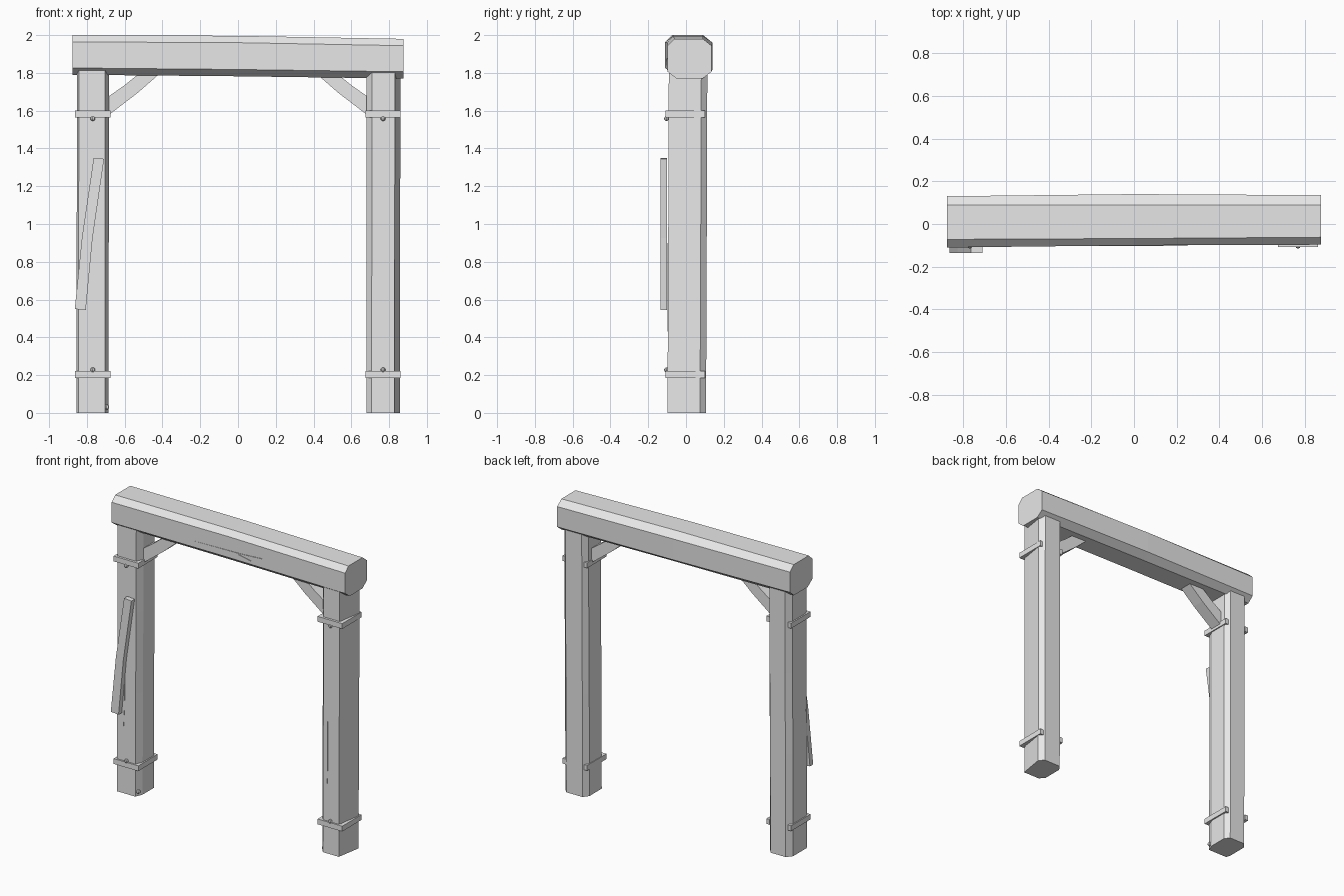
import bpy, bmesh
from mathutils import Vector

if "Cube" in bpy.data.objects:
    bpy.data.objects.remove(bpy.data.objects["Cube"])

grey = bpy.data.materials.new("plain grey")
grey.diffuse_color = (0.8, 0.8, 0.8, 1)
grey.use_nodes = True
grey.node_tree.nodes["Principled BSDF"].inputs["Base Color"].default_value = grey.diffuse_color


def finish(name, bm):
    bmesh.ops.recalc_face_normals(bm, faces=bm.faces[:])
    me = bpy.data.meshes.new(name)
    bm.to_mesh(me)
    bm.free()
    me.materials.append(grey)
    ob = bpy.data.objects.new(name, me)
    bpy.context.collection.objects.link(ob)
    return ob


def loft(name, sections):
    """Skin a list of equal-length closed sections and cap both ends."""
    bm = bmesh.new()
    rings = [[bm.verts.new(p) for p in s] for s in sections]
    n = len(rings[0])
    for a, b in zip(rings, rings[1:]):
        for i in range(n):
            j = (i + 1) % n
            bm.faces.new((a[i], a[j], b[j], b[i]))
    bm.faces.new(rings[0])
    bm.faces.new(rings[-1])
    return finish(name, bm)


def box(name, lo, hi):
    (x0, y0, z0), (x1, y1, z1) = lo, hi
    ring = [(x0, y0), (x1, y0), (x1, y1), (x0, y1)]
    return loft(name, [[(x, y, z) for x, y in ring] for z in (z0, z1)])


def nail(name, loc, r=0.013):
    bm = bmesh.new()
    bmesh.ops.create_uvsphere(bm, u_segments=8, v_segments=5, radius=r)
    bmesh.ops.translate(bm, vec=Vector(loc), verts=bm.verts[:])
    return finish(name, bm)


def sliver(name, outline, y):
    """Thin plate in the front plane for a painted crack."""
    return loft(name, [[(x, y + d, z) for x, z in outline] for d in (0, 0.006)])


# Lintel: hewn eight-sided beam that sags a little to the right
def beam_ring(x, yf, yb, top, bot, tf, bf):
    return [(x, tf, top), (x, 0.09, top), (x, yb, top - 0.036), (x, yb, bot + 0.036),
            (x, 0.088, bot), (x, bf, bot), (x, yf, bot + 0.036), (x, yf, top - 0.036)]


loft("lintel_beam", [
    beam_ring(-0.875, -0.11, 0.13, 2.0, 1.79, -0.072, -0.06),
    beam_ring(0.0, -0.10, 0.14, 1.996, 1.782, -0.068, -0.055),
    beam_ring(0.876, -0.097, 0.135, 1.98, 1.77, -0.062, -0.05)])

# Posts: irregular hewn sections, slightly warped along the height
left_ring = [(-0.845, -0.095), (-0.705, -0.095), (-0.685, -0.045), (-0.685, 0.075),
             (-0.71, 0.108), (-0.825, 0.108), (-0.855, 0.07), (-0.855, -0.07)]
right_ring = [(0.708, -0.095), (0.828, -0.095), (0.856, -0.075), (0.857, 0.077),
              (0.828, 0.109), (0.705, 0.109), (0.679, 0.072), (0.679, -0.06)]
right_ring[2] = (0.838, -0.04)
levels = [(0.0, 0, -0.003), (0.7, 0.0, 0.0), (1.25, 0.002, 0.002), (1.84, 0.002, 0.004)]
for name, ring in (("left_post", left_ring), ("right_post", right_ring)):
    loft(name, [[(x + dx, y + dy, z) for x, y in ring] for z, dx, dy in levels])

# Collars: three bars round each post, open at the back, with a nail head in front
for side, x0, x1 in (("left", -0.862, -0.676), ("right", 0.675, 0.861)):
    for part, z, nz in (("lower", 0.185, 0.228), ("upper", 1.565, 1.558)):
        tag = f"{side}_{part}_collar"
        box(tag + "_front", (x0, -0.108, z), (x1, -0.085, z + 0.036))
        box(tag + "_outer", (x0, -0.085, z), (x0 + 0.025, 0.10, z + 0.036))
        box(tag + "_inner", (x1 - 0.025, -0.085, z), (x1, 0.10, z + 0.036))
        nail(f"{side}_{part}_nail", ((x0 + x1) / 2, -0.103, nz))
nail("foot_nail", (-0.695, -0.08, 0.03), 0.014)

# Corner braces: bent timbers between posts and beam
profile = [((0.70, 1.565), (0.70, 1.665)), ((0.53, 1.695), (0.60, 1.735)),
           ((0.41, 1.80), (0.52, 1.80))]
for side, s in (("left", -1), ("right", 1)):
    loft(side + "_brace", [[(s * a[0], -0.04, a[1]), (s * a[0], 0.045, a[1]),
                            (s * b[0], 0.045, b[1]), (s * b[0], -0.04, b[1])]
                           for a, b in profile])

# Loose plank nailed across the left post
loft("leaning_plank", [[(x, -0.135, z), (x + w, -0.135, z - 0.005),
                        (x + w, -0.10, z - 0.005), (x, -0.10, z)]
                       for x, w, z in ((-0.864, 0.058, 0.55), (-0.826, 0.056, 0.93),
                                       (-0.764, 0.055, 1.35))])

# Cracks: thin plates on beam and posts
sliver("beam_crack", [(-0.255, 1.863), (0.09, 1.868), (0.25, 1.877), (0.07, 1.86),
                      (0.17, 1.84), (0.05, 1.852)], -0.1035)
sliver("left_post_crack", [(-0.795, 0.43), (-0.787, 0.6), (-0.785, 0.88), (-0.797, 0.62)], -0.098)
sliver("right_post_crack", [(0.738, 0.43), (0.745, 0.6), (0.745, 0.9), (0.738, 0.62)], -0.098)
